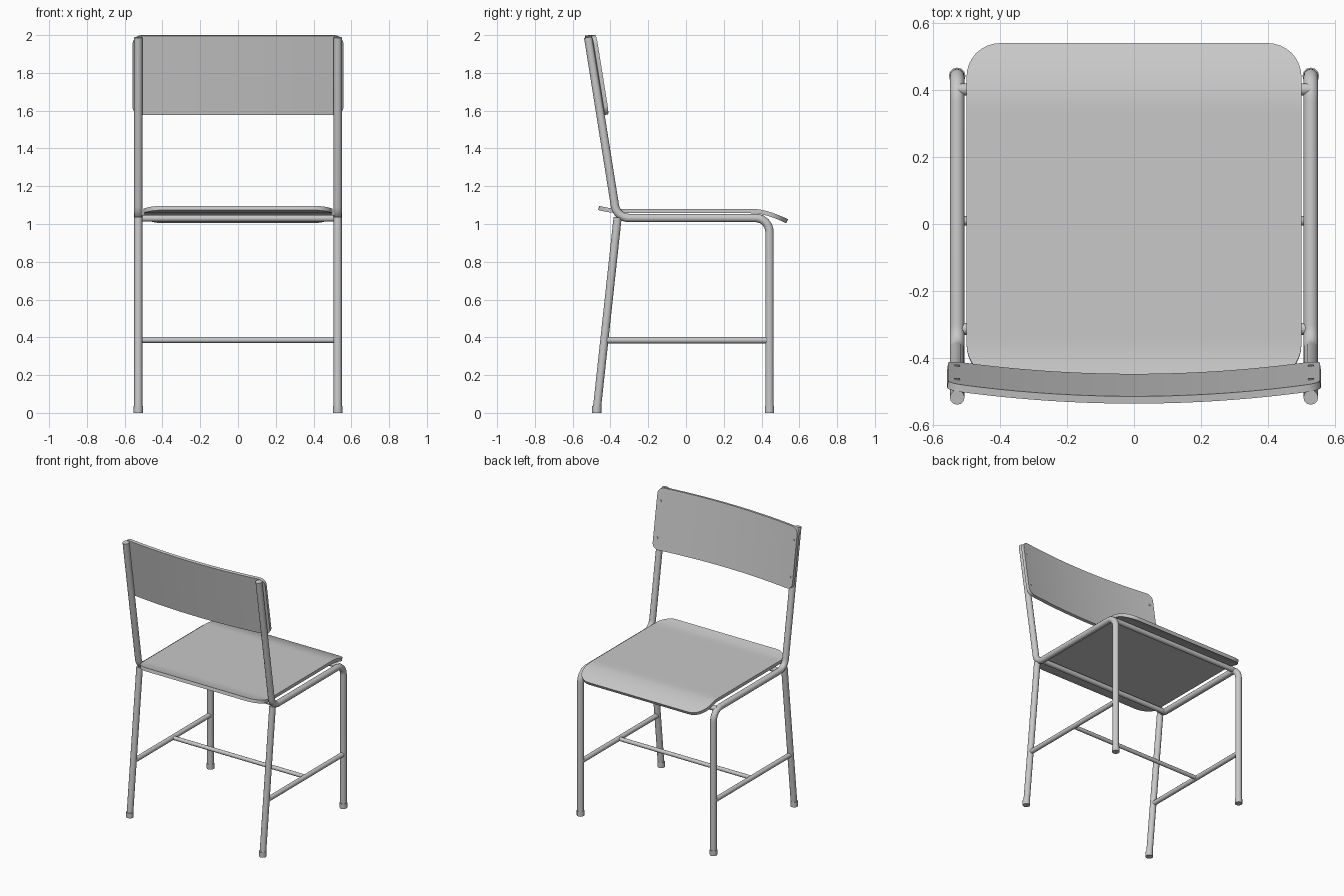
import bpy, bmesh, math
from mathutils import Vector

if "Cube" in bpy.data.objects:
    bpy.data.objects.remove(bpy.data.objects["Cube"])

grey = bpy.data.materials.new("light_grey")
grey.diffuse_color = (0.58, 0.58, 0.58, 1)
grey.use_nodes = True
grey.node_tree.nodes["Principled BSDF"].inputs["Base Color"].default_value = grey.diffuse_color


def finish(ob, angle=35):
    """Give an object its colour and smooth shading."""
    ob.data.materials.clear()
    ob.data.materials.append(grey)
    bpy.ops.object.select_all(action='DESELECT')
    ob.select_set(True)
    bpy.context.view_layer.objects.active = ob
    bpy.ops.object.shade_smooth_by_angle(angle=math.radians(angle))


def rounded_path(points, radius, steps=8):
    """Replace inner corners of a path with arcs."""
    pts = [Vector(p) for p in points]
    out = [pts[0]]
    for a, b, c in zip(pts, pts[1:], pts[2:]):
        d1, d2 = (a - b).normalized(), (c - b).normalized()
        half = d1.angle(d2) / 2
        centre = b + (d1 + d2).normalized() * radius / math.sin(half)
        t = radius / math.tan(half)
        s, e = b + d1 * t - centre, b + d2 * t - centre
        sweep = s.angle(e)
        for i in range(steps + 1):
            k = i / steps
            out.append(centre + (s * math.sin((1 - k) * sweep)
                                 + e * math.sin(k * sweep)) / math.sin(sweep))
    return out + [pts[-1]]


def tube(name, points, radius):
    """Round capped tube swept along a path."""
    cu = bpy.data.curves.new(name, 'CURVE')
    cu.dimensions = '3D'
    cu.bevel_depth = radius
    cu.bevel_resolution = 4
    cu.use_fill_caps = True
    sp = cu.splines.new('POLY')
    sp.points.add(len(points) - 1)
    for p, co in zip(sp.points, points):
        p.co = (*co, 1)
    ob = bpy.data.objects.new(name, cu)
    bpy.context.collection.objects.link(ob)
    bpy.ops.object.select_all(action='DESELECT')
    ob.select_set(True)
    bpy.context.view_layer.objects.active = ob
    bpy.ops.object.convert(target='MESH')
    finish(bpy.context.object)


def stations(lo, hi, half_width, r, mid=24, arc=8):
    """Positions along a rounded rectangle with the half width at each."""
    ends = [(r * (1 - math.sin(t)), half_width - r + r * math.cos(t))
            for t in (math.pi / 2 * i / arc for i in range(arc, -1, -1))]
    out = [(lo + d, w) for d, w in ends]
    out += [(lo + r + (hi - lo - 2 * r) * i / mid, half_width) for i in range(1, mid)]
    return out + [(hi - d, w) for d, w in reversed(ends)]


def plate(name, rows, place, thickness, cols=8):
    """Bent board with rounded corners."""
    bm = bmesh.new()
    grid = [[bm.verts.new(place(u, w * (2 * j / cols - 1))) for j in range(cols + 1)]
            for u, w in rows]
    for a, b in zip(grid, grid[1:]):
        for j in range(cols):
            bm.faces.new((a[j], a[j + 1], b[j + 1], b[j]))
    me = bpy.data.meshes.new(name)
    bm.to_mesh(me)
    bm.free()
    ob = bpy.data.objects.new(name, me)
    bpy.context.collection.objects.link(ob)
    finish(ob)
    mod = ob.modifiers.new("thickness", 'SOLIDIFY')
    mod.thickness = thickness
    mod.offset = -1
    bpy.ops.object.modifier_apply(modifier=mod.name)
    finish(ob)


# Seat: flat, rising slightly at the rear and rolling down at the front
def seat_point(y, x):
    z = 1.08
    if y > 0.36:
        z -= 0.055 * ((y - 0.36) / 0.18) ** 1.6
    elif y < -0.36:
        z += 0.016 * ((-0.36 - y) / 0.1) ** 1.5
    return x, y, z


plate("seat", stations(-0.46, 0.54, 0.5, 0.1), seat_point, 0.023)


# Backrest: leaning with the posts, bowed backwards in the middle
def back_point(x, h):
    bow = 0.04 * (1 - (x / 0.555) ** 2)
    return x, -0.441 - bow - 0.16 * h, 1.79 + h


plate("backrest", stations(-0.555, 0.555, 0.21, 0.045), back_point, 0.022)

# Side frames
for side, s in (("left", -1), ("right", 1)):
    x = 0.528 * s
    frame = [(x, 0.442, 0.01), (x, 0.442, 1.032), (x, -0.366, 1.032), (x, -0.518, 1.988)]
    tube(side + "_frame", rounded_path(frame, 0.075), 0.022)
    tube(side + "_back_leg", [(x, -0.473, 0.01), (x, -0.362, 1.035)], 0.0215)
    tube(side + "_stretcher", [(x, -0.43, 0.385), (x, 0.44, 0.385)], 0.017)
    # Feet
    for part, y in (("front", 0.442), ("back", -0.473)):
        tube(f"{side}_{part}_foot", [(x, y, 0), (x, y, 0.036)], 0.025)
    # Backrest screws
    for part, h in (("lower", -0.13), ("upper", 0.12)):
        p = Vector(back_point(x, h))
        n = Vector((0, 1, 0.16)).normalized()
        tube(f"{side}_{part}_screw", [p - n * 0.01, p + n * 0.003], 0.009)

# Cross bars between the side frames
for name, y, z, r in (("front_seat_bar", 0.402, 1.03, 0.018),
                      ("rear_seat_bar", -0.313, 1.03, 0.018),
                      ("cross_stretcher", 0.01, 0.385, 0.014)):
    tube(name, [(-0.528, y, z), (0.528, y, z)], r)
